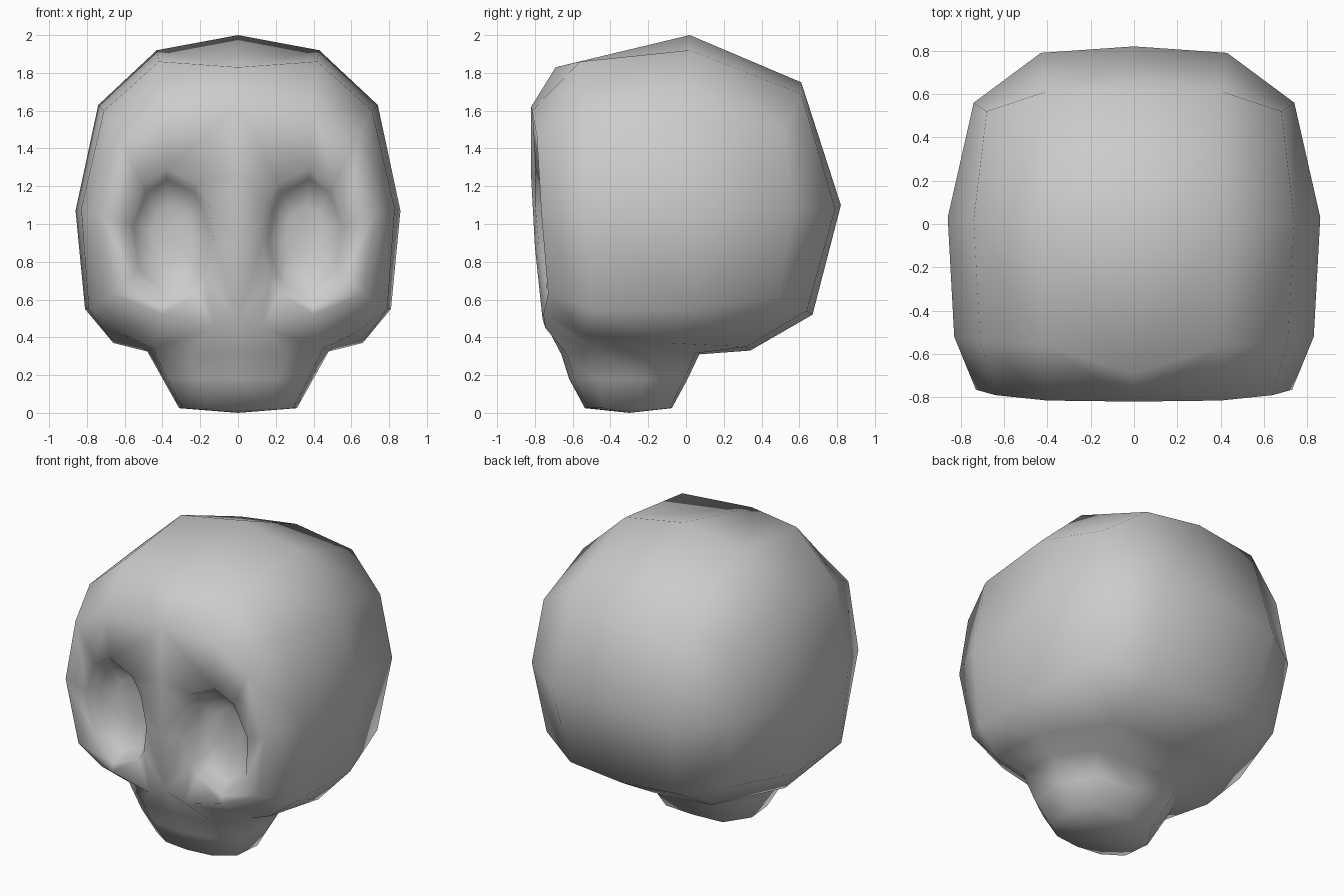
import bpy, bmesh
from mathutils import Vector

if "Cube" in bpy.data.objects:
    bpy.data.objects.remove(bpy.data.objects["Cube"])

bm = bmesh.new()

def verts(*pts):
    return [bm.verts.new(p) for p in pts]

def face(*vs):
    bm.faces.new(vs)

def strip(a, b, closed=False):
    n = len(a)
    for i in range(n if closed else n - 1):
        j = (i + 1) % n
        face(a[i], a[j], b[j], b[i])

# Half of the face: boundary running from the forehead round the cheek to the nose ridge
A = verts((0, -.82, 1.62), (.40, -.815, 1.60), (.64, -.79, 1.47), (.73, -.765, 1.05),
          (.66, -.73, .63), (.40, -.755, .52), (.13, -.745, .45), (0, -.76, .50),
          (0, -.80, .88), (0, -.82, 1.25))

# Eye socket: elliptical rim following the face, sunken wall and floor
cx, cz, rx, rz = .36, .93, .235, .365
def socket_ring(scale, y=None):
    ring = []
    for v in A:
        d = Vector(((v.co.x - cx) / rx, (v.co.z - cz) / rz)).normalized() * scale
        ring.append(bm.verts.new((cx + d.x * rx, v.co.y + .02 if y is None else y, cz + d.y * rz)))
    return ring
rim, wall, floor = socket_ring(1), socket_ring(.84, -.66), socket_ring(.45, -.61)
for a, b in ((A, rim), (rim, wall), (wall, floor)):
    strip(a, b, True)
face(*floor)

# Cranium: cross-sections from front to back, top centre to lower side
B = verts((0, -.69, 1.83), (.42, -.56, 1.86), (.71, -.54, 1.60), (.83, -.52, 1.08), (.79, -.50, .55))
C = verts((0, .02, 2.0), (.43, .02, 1.92), (.74, .02, 1.63), (.86, .03, 1.07), (.81, .02, .55))
D = verts((0, .61, 1.75), (.41, .61, 1.69), (.68, .52, 1.50), (.74, .56, 1.08),
          (.68, .49, .61), (.40, .64, .54), (0, .67, .52))
strip(A[:5], B)
strip(B, C)
strip(C, D[:5])

# Back of the head
E0, E1 = verts((0, .82, 1.10), (.43, .79, 1.08))
face(D[0], D[1], E1, E0)
face(D[1], D[2], D[3], E1)
face(D[3], D[4], D[5], E1)
face(D[5], D[6], E0, E1)

# Underside and the joint with the jaw
cheek, side, low, mid = verts((.62, -.55, .42), (.66, -.10, .37), (.41, .32, .35), (0, .34, .33))
J = verts((0, -.66, .31), (.26, -.63, .31), (.45, -.50, .34), (.48, -.20, .325),
          (.32, .05, .315), (0, .07, .31))
face(B[4], C[4], side, cheek)
face(C[4], D[4], low, side)
face(D[4], D[5], low)
face(D[5], D[6], mid, low)
face(cheek, side, J[3], J[2])
face(side, low, J[4], J[3])
face(low, mid, J[5], J[4])
face(A[4], B[4], cheek)
face(A[5], A[4], cheek, J[2])
face(A[6], A[5], J[2], J[1])
face(A[7], A[6], J[1], J[0])

# Tapered jaw
def jaw_ring(sx, sy, z):
    return verts(*[(v.co.x * sx, -.305 + (v.co.y + .295) * sy, z) for v in J])
M, N = jaw_ring(.83, .86, .18), jaw_ring(.65, .63, .025)
strip(J, M)
strip(M, N)
chin = bm.verts.new((0, -.30, 0))
for i in range(5):
    face(N[i], N[i + 1], chin)

# Mirror to the other side
bmesh.ops.mirror(bm, geom=bm.verts[:] + bm.edges[:] + bm.faces[:], axis='X', merge_dist=.001)
bmesh.ops.remove_doubles(bm, verts=bm.verts[:], dist=.001)
bmesh.ops.recalc_face_normals(bm, faces=bm.faces[:])
for f in bm.faces:
    f.smooth = True
me = bpy.data.meshes.new("skull")
bm.to_mesh(me)
bm.free()
bpy.context.collection.objects.link(bpy.data.objects.new("skull", me))
